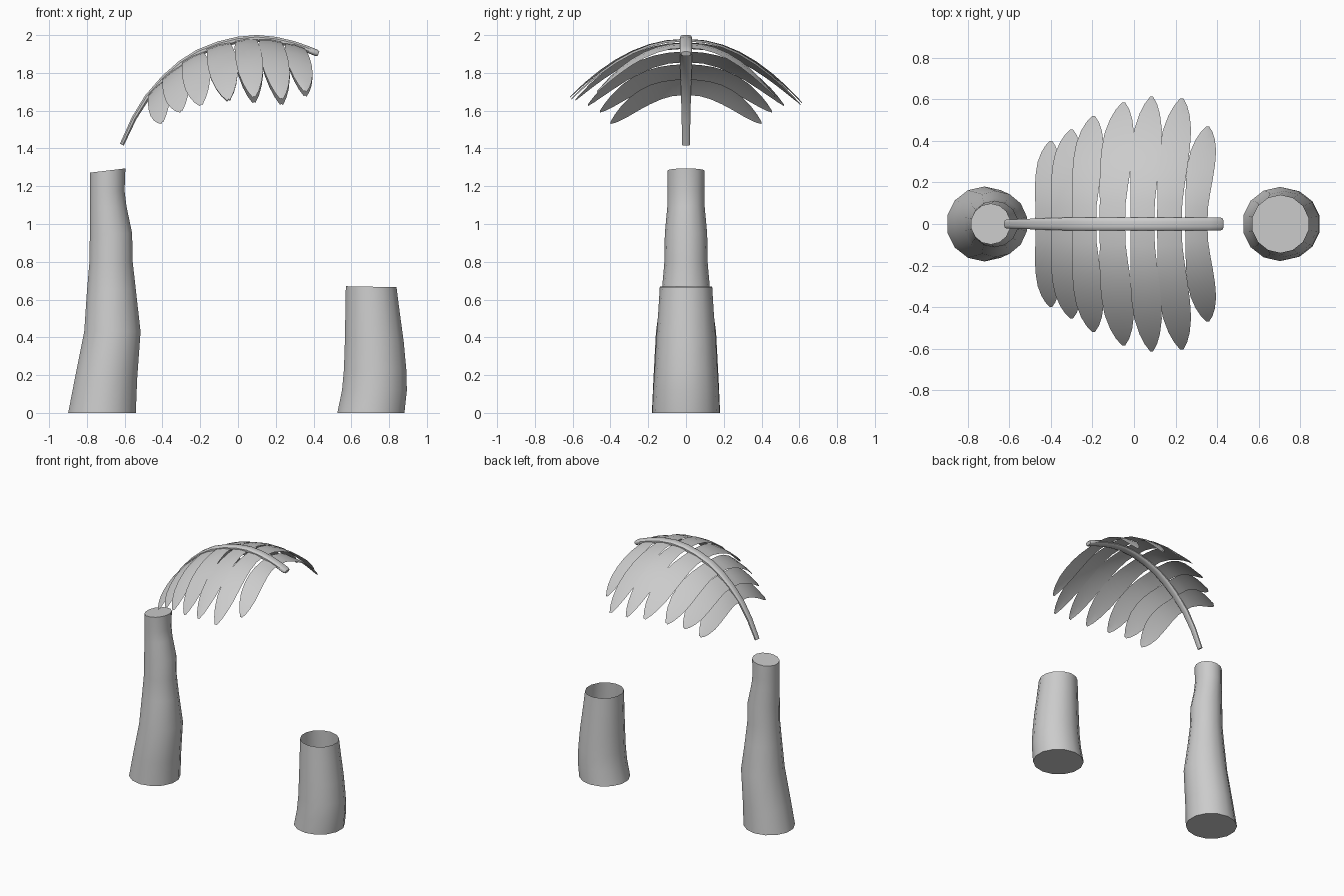
import bpy, bmesh, math

if "Cube" in bpy.data.objects:
    bpy.data.objects.remove(bpy.data.objects["Cube"])


def finish(name, bm, angle=40):
    bmesh.ops.recalc_face_normals(bm, faces=bm.faces)
    me = bpy.data.meshes.new(name)
    bm.to_mesh(me)
    bm.free()
    ob = bpy.data.objects.new(name, me)
    bpy.context.collection.objects.link(ob)
    bpy.ops.object.select_all(action='DESELECT')
    ob.select_set(True)
    bpy.context.view_layer.objects.active = ob
    bpy.ops.object.shade_smooth_by_angle(angle=math.radians(angle))
    return ob


def loft(name, rings, sides, power=1.0, cap_top=True):
    """Each ring: x, z, in-plane radius, y radius, in-plane direction angle."""
    bm = bmesh.new()
    loops = []
    for x, z, a, b, ang in rings:
        loop = []
        for i in range(sides):
            t = 2 * math.pi * (i + 0.5) / sides
            c, s = math.cos(t), math.sin(t)
            c = math.copysign(abs(c) ** power, c)
            s = math.copysign(abs(s) ** power, s)
            loop.append(bm.verts.new((x + a * c * math.cos(ang), b * s,
                                      z + a * c * math.sin(ang))))
        loops.append(loop)
    for p, q in zip(loops, loops[1:]):
        for i in range(sides):
            j = (i + 1) % sides
            bm.faces.new((p[i], p[j], q[j], q[i]))
    bm.faces.new(loops[0])
    if cap_top:
        bm.faces.new(loops[-1])
    return finish(name, bm)


# Bent trunk, closed at the slanted top: left x, right x, z, y radius
trunk = [(-.90, -.54, 0, .177), (-.865, -.533, .18, .169), (-.815, -.515, .43, .156),
         (-.80, -.54, .65, .125), (-.787, -.557, .8, .112), (-.785, -.56, .95, .110),
         (-.785, -.59, 1.09, .097), (-.785, -.6, 1.17, .097), (-.785, -.595, 1.283, .097)]
loft("trunk", [((l + r) / 2, z, (r - l) / 2 * 1.02, y * 1.02, .12 * (z / 1.283) ** 6)
               for l, r, z, y in trunk], 14)

# Short stump, open at the top
stump = [(.525, .882, 0, .175), (.55, .895, .12, .17), (.56, .892, .23, .163),
         (.565, .878, .38, .155), (.568, .855, .55, .143), (.57, .84, .668, .136)]
loft("stump", [((l + r) / 2, z, (r - l) / 2 * 1.02, y * 1.02, -.02 * z / .668)
               for l, r, z, y in stump], 14, cap_top=False)

# Arched rib of the frond: x, z
path = [(-.615, 1.42), (-.55, 1.56), (-.48, 1.672), (-.39, 1.773), (-.3, 1.85), (-.21, 1.907),
        (-.1, 1.95), (0, 1.974), (.1, 1.983), (.2, 1.973), (.29, 1.952), (.36, 1.928),
        (.415, 1.906)]
rings = []
for i, (x, z) in enumerate(path):
    p, q = path[max(i - 1, 0)], path[min(i + 1, len(path) - 1)]
    k = min(1, .65 + i * .09)
    rings.append((x, z, .018 * k, .032 * k, math.atan2(q[1] - p[1], q[0] - p[0]) + math.pi / 2))
x, z, a, b, ang = rings[-1]
rings.append((x + .011, z - .005, a * .7, b * .8, ang))
loft("frond_rib", rings, 12, power=.7)


def rib_z(x):
    for (x0, z0), (x1, z1) in zip(path, path[1:]):
        if x <= x1:
            break
    return z0 + (z1 - z0) * (x - x0) / (x1 - x0)


# Leaflets: root x, tip x, half width, length, tip z, extra drop on the +y side
leaflets = [(-.43, -.40, .056, .40, 1.535, 0), (-.347, -.30, .066, .455, 1.595, 0),
            (-.24, -.195, .071, .52, 1.627, 0), (-.105, -.05, .076, .585, 1.655, -.005),
            (.04, .085, .071, .613, 1.67, -.03), (.17, .23, .073, .605, 1.66, -.03),
            (.30, .355, .066, .47, 1.70, -.025)]
outline = [(0, .82), (.15, .82), (.3, .9), (.45, .98), (.6, 1), (.74, .93),
           (.86, .7), (.94, .43), (1, .1)]
for n, (rx, tx, w, length, tz, drop) in enumerate(leaflets, 1):
    slope = .85 * (rib_z(rx + .05) - rib_z(rx - .05)) / .1
    for side, label in ((-1, "front"), (1, "back")):
        end = tz + (drop if side > 0 else 0)
        root = rib_z(rx) - .004
        bm = bmesh.new()
        rows = []
        for t, k in outline:
            cx = rx + (tx - rx) * t ** 1.6
            cz = root + (end - root) * t ** 2
            rows.append([bm.verts.new((cx + s * w * k, side * (.015 + (length - .015) * t),
                                       cz + slope * s * w * k + .006 * (1 - abs(s))))
                         for s in (-1, 0, 1)])
        for p, q in zip(rows, rows[1:]):
            for i in range(2):
                f = (p[i], p[i + 1], q[i + 1], q[i])
                bm.faces.new(f if side > 0 else f[::-1])
        finish(f"leaflet_{label}_{n}", bm, 60)
